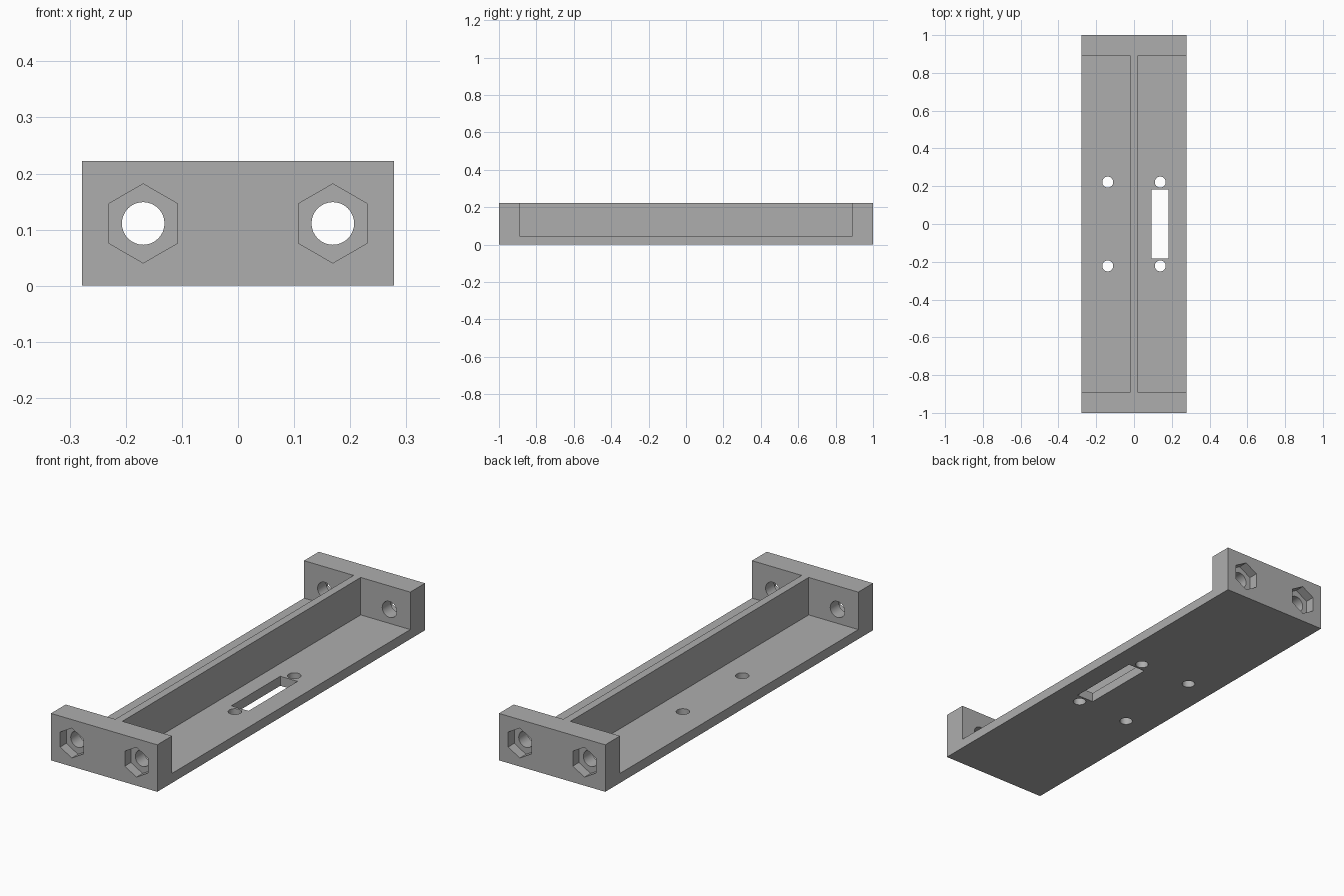
import bpy, bmesh, math
from mathutils import Matrix

if "Cube" in bpy.data.objects:
    bpy.data.objects.remove(bpy.data.objects["Cube"])

grey = bpy.data.materials.new("grey plastic")
grey.diffuse_color = (0.42, 0.42, 0.42, 1)
grey.use_nodes = True
grey.node_tree.nodes["Principled BSDF"].inputs["Base Color"].default_value = grey.diffuse_color

# Main dimensions
W, L, H = 0.556, 2.0, 0.222
FLOOR, RIB, INNER = 0.045, 0.0185, 0.89


def finish(name, bm):
    mesh = bpy.data.meshes.new(name)
    bm.to_mesh(mesh)
    bm.free()
    mesh.materials.append(grey)
    ob = bpy.data.objects.new(name, mesh)
    bpy.context.collection.objects.link(ob)
    return ob


def box(name, x0, x1, y0, y1, z0, z1):
    bm = bmesh.new()
    m = Matrix.Translation(((x0 + x1) / 2, (y0 + y1) / 2, (z0 + z1) / 2))
    bmesh.ops.create_cube(bm, size=1, matrix=m @ Matrix.Diagonal((x1 - x0, y1 - y0, z1 - z0, 1)))
    return finish(name, bm)


def prism(name, sides, radius, depth, loc, along_y=False):
    bm = bmesh.new()
    m = Matrix.Translation(loc)
    if along_y:
        m = m @ Matrix.Rotation(math.pi / 2, 4, 'X')
    bmesh.ops.create_cone(bm, cap_ends=True, segments=sides, radius1=radius,
                          radius2=radius, depth=depth, matrix=m)
    return finish(name, bm)


bracket = box("bracket", -W / 2, W / 2, -L / 2, L / 2, 0, H)


def cut(tool):
    mod = bracket.modifiers.new("cut", 'BOOLEAN')
    mod.operation, mod.solver, mod.object = 'DIFFERENCE', 'EXACT', tool
    bpy.context.view_layer.objects.active = bracket
    bpy.ops.object.modifier_apply(modifier=mod.name)
    bpy.data.objects.remove(tool, do_unlink=True)


# Open side bays, leaving the floor, end walls and centre rib
cut(box("right_bay", RIB, 0.4, -INNER, INNER, FLOOR, 0.4))
cut(box("left_bay", -0.4, -RIB, -INNER, INNER, FLOOR, 0.4))

# Slot in the floor of the right bay
cut(box("floor_slot", 0.093, 0.183, -0.183, 0.183, -0.1, 0.1))

for sx in (-1, 1):
    for sy in (-1, 1):
        # Screw hole in the floor
        cut(prism("floor_hole", 32, 0.029, 0.2, (sx * 0.139, sy * 0.222, 0)))
        # Bolt hole and outer hexagonal nut pocket in the end wall
        cut(prism("bolt_hole", 32, 0.038, 0.3, (sx * 0.169, sy * 0.95, H / 2), True))
        cut(prism("nut_pocket", 6, 0.0705, 0.092, (sx * 0.169, sy * L / 2, H / 2), True))

# Smooth only the round hole walls
bpy.ops.object.select_all(action='DESELECT')
bracket.select_set(True)
bpy.context.view_layer.objects.active = bracket
bpy.ops.object.shade_smooth_by_angle(angle=math.radians(30))
